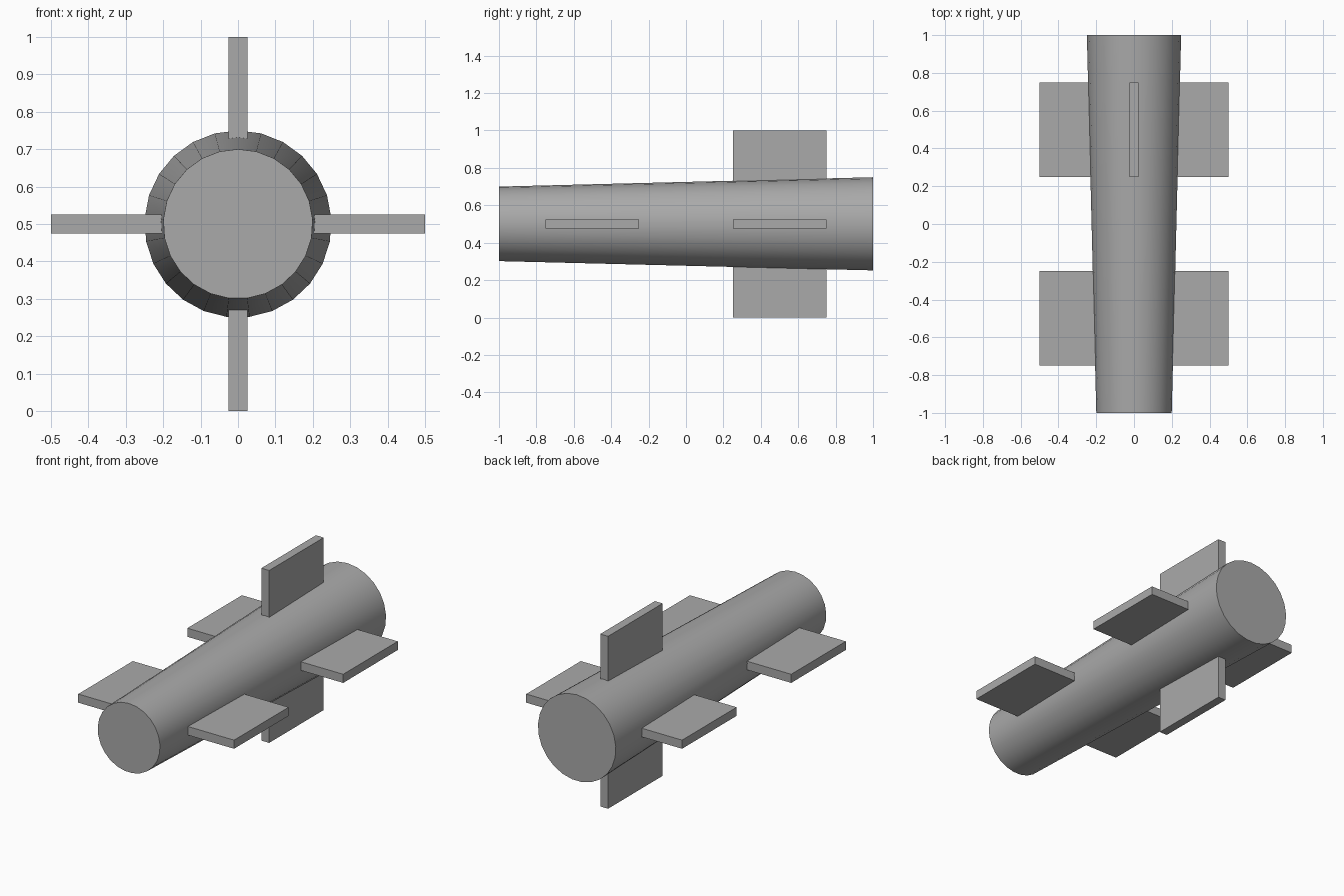
import bpy
import math

cube = bpy.data.objects.get("Cube")
if cube:
    bpy.data.objects.remove(cube, do_unlink=True)

CENTRE = 0.5

grey = bpy.data.materials.new("mid grey")
grey.use_nodes = True
colour = (0.4, 0.4, 0.4, 1)
grey.diffuse_color = colour
grey.node_tree.nodes["Principled BSDF"].inputs["Base Color"].default_value = colour


def fin(name, y, size):
    """Thin plate that passes through the body and sticks out on both sides."""
    bpy.ops.mesh.primitive_cube_add(size=1, location=(0, y, CENTRE))
    obj = bpy.context.object
    obj.name = name
    obj.scale = size
    bpy.ops.object.transform_apply(location=False, rotation=False, scale=True)
    obj.data.materials.append(grey)


# Tapered body, narrow end to the front, with a corner at the top
bpy.ops.mesh.primitive_cone_add(
    vertices=25, radius1=0.2, radius2=0.25, depth=2,
    location=(0, 0, CENTRE), rotation=(-math.pi / 2, 0, 0))
body = bpy.context.object
body.name = "body"
bpy.ops.object.transform_apply(location=False, rotation=True, scale=False)
top = max(body.data.vertices, key=lambda v: v.co.z).co
if abs(top.x) > 0.001:
    for v in body.data.vertices:
        v.co.z = -v.co.z
    body.data.flip_normals()
body.data.materials.append(grey)
bpy.ops.object.shade_smooth_by_angle(angle=math.radians(30))

# Front wings, and a cross of tail fins
fin("front_wings", -0.5, (1, 0.5, 0.05))
fin("rear_wings", 0.5, (1, 0.5, 0.05))
fin("tail_fins", 0.5, (0.05, 0.5, 1))
